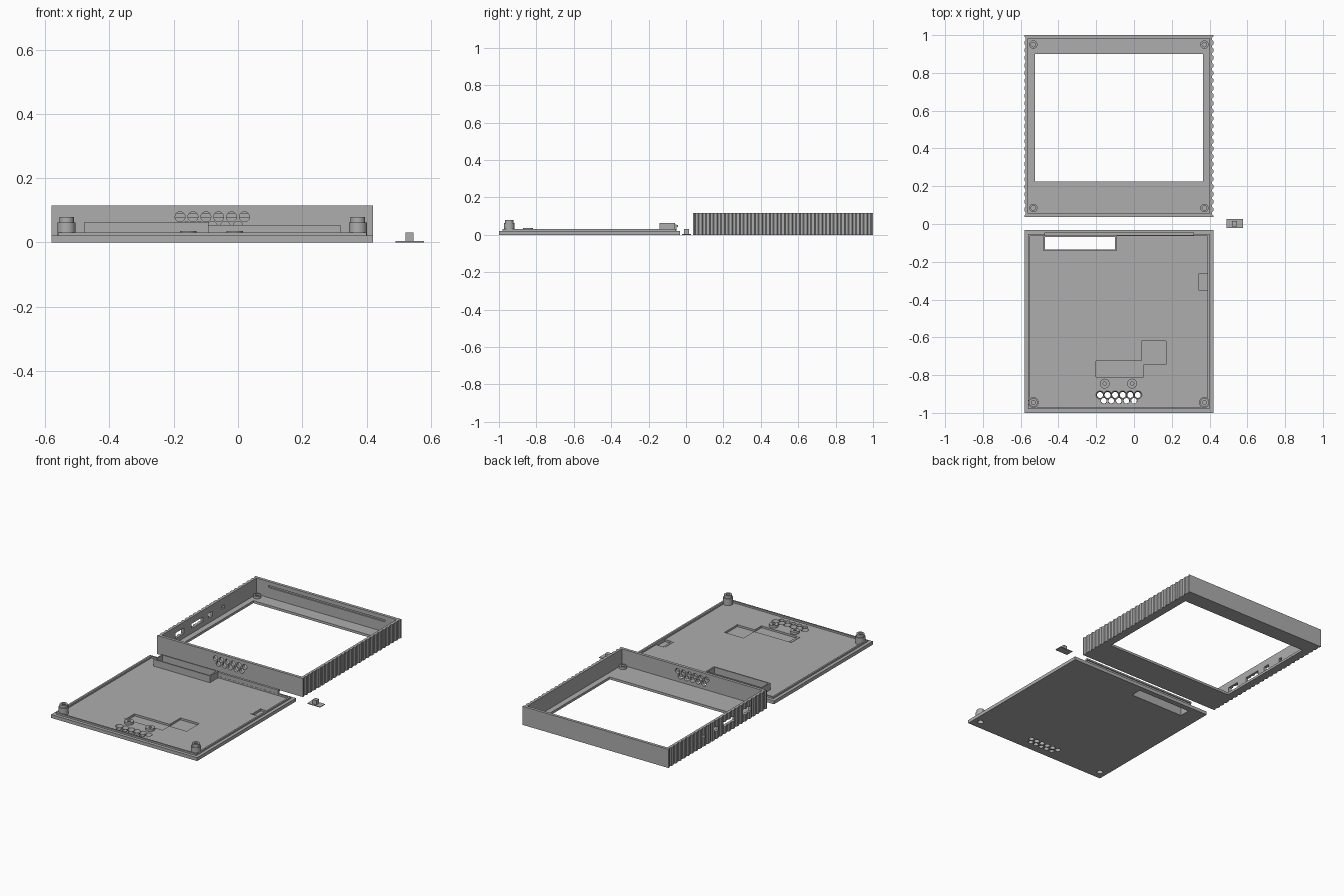
import bpy, bmesh, math
from mathutils import Matrix

if "Cube" in bpy.data.objects:
    bpy.data.objects.remove(bpy.data.objects["Cube"])

grey = bpy.data.materials.new("mid_grey")
grey.diffuse_color = (0.42, 0.42, 0.42, 1)
grey.use_nodes = True
grey.node_tree.nodes["Principled BSDF"].inputs["Base Color"].default_value = grey.diffuse_color


def finish(bm, name):
    bmesh.ops.recalc_face_normals(bm, faces=bm.faces)
    me = bpy.data.meshes.new(name)
    bm.to_mesh(me)
    bm.free()
    me.materials.append(grey)
    ob = bpy.data.objects.new(name, me)
    bpy.context.collection.objects.link(ob)
    return ob


def prism(name, pts, z0, z1):
    bm = bmesh.new()
    f = bm.faces.new([bm.verts.new((x, y, z0)) for x, y in pts])
    r = bmesh.ops.extrude_face_region(bm, geom=[f])
    for v in r["geom"]:
        if isinstance(v, bmesh.types.BMVert):
            v.co.z = z1
    return finish(bm, name)


def box(name, x0, x1, y0, y1, z0, z1):
    return prism(name, [(x0, y0), (x1, y0), (x1, y1), (x0, y1)], z0, z1)


def cyl(name, x, y, z0, z1, r0, r1=None, axis="Z", n=24):
    """Cylinder or cone from z0 to z1; with axis Y it is centred on (x, y, z0) with length z1."""
    bm = bmesh.new()
    depth = z1 if axis == "Y" else z1 - z0
    bmesh.ops.create_cone(bm, cap_ends=True, segments=n, radius1=r0,
                          radius2=r0 if r1 is None else r1, depth=depth)
    if axis == "Y":
        bm.transform(Matrix.Translation((x, y, z0)) @ Matrix.Rotation(math.pi / 2, 4, "X"))
    else:
        bm.transform(Matrix.Translation((x, y, (z0 + z1) / 2)))
    return finish(bm, name)


def boolean(ob, tool, op="DIFFERENCE"):
    m = ob.modifiers.new("cut", "BOOLEAN")
    m.object, m.operation, m.solver = tool, op, "EXACT"
    bpy.context.view_layer.objects.active = ob
    bpy.ops.object.modifier_apply(modifier=m.name)
    bpy.data.objects.remove(tool)


def ring(name, x, y, z0, z1, r, hole):
    ob = cyl(name, x, y, z0, z1, r)
    boolean(ob, cyl("bore", x, y, z0 + 0.004, z1 + 0.01, hole))
    return ob


def frame(name, x0, x1, y0, y1, w, z0, z1):
    ob = box(name, x0, x1, y0, y1, z0, z1)
    boolean(ob, box("inner", x0 + w, x1 - w, y0 + w, y1 - w, z0 - 0.1, z1 + 0.1))
    return ob


X0, X1 = -0.58, 0.42
BOLTS_X = (-0.533, 0.373)
VENTS = [(-0.18 + 0.04 * i, 0) for i in range(6)] + [(-0.16 + 0.04 * i, 1) for i in range(5)]

# Case front: outline with grip notches down both sides
Y0, Y1, N = 0.037, 1.0, 24
pitch = (Y1 - Y0) / N
right = [(X1, Y0)]
for i in range(N):
    c = Y0 + pitch * (i + 0.5)
    right += [(X1, c - 0.012), (X1 - 0.006, c - 0.006), (X1 - 0.006, c + 0.006), (X1, c + 0.012)]
right.append((X1, Y1))
left = [(X0 + X1 - x, y) for x, y in reversed(right)]
case = prism("case_front", right + left, 0, 0.115)
boolean(case, box("cavity", X0 + 0.02, X1 - 0.02, Y0 + 0.018, Y1 - 0.018, 0.015, 0.2))
boolean(case, box("window", -0.525, 0.365, 0.225, 0.9, -0.1, 0.1))
boolean(case, box("snap_groove", -0.48, 0.32, 0.97, 0.99, 0.078, 0.09))
for x, row in VENTS:
    boolean(case, cyl("vent", x, Y0, 0.08 - 0.03 * row, 0.1, 0.0155, axis="Y"))
# connector openings in the left wall: centre y, half width, half height
for y, w, h in ((0.23, 0.04, 0.017), (0.40, 0.055, 0.014), (0.53, 0.02, 0.014), (0.655, 0.012, 0.01)):
    boolean(case, box("port", X0 - 0.05, X0 + 0.04, y - w, y + w, 0.06 - h, 0.06 + h))
for x in BOLTS_X:
    for y in (0.085, 0.95):
        ring("case_boss", x, y, 0.01, 0.03, 0.022, 0.012)

# Back cover plate with pockets, slot and vents
lid = box("back_cover", X0, X1, -1.0, -0.033, 0, 0.021)
for p in ((-0.47, -0.10, -0.135, -0.068, -0.1), (0.04, 0.17, -0.745, -0.62, 0.009),
          (-0.21, 0.05, -0.81, -0.725, 0.009), (0.335, 0.39, -0.35, -0.265, 0.009)):
    boolean(lid, box("pocket", *p, 0.1))
for x, row in VENTS:
    boolean(lid, cyl("vent", x, -0.905 - 0.031 * row, -0.004, 0.026, 0.0145, 0.023 if row == 0 else 0.016))
for x in BOLTS_X:
    boolean(lid, cyl("screw_hole", x, -0.945, -0.1, 0.1, 0.018))

# Raised parts on the cover
frame("cover_lip", X0 + 0.02, X1 - 0.02, -0.98, -0.053, 0.01, 0.015, 0.031)
frame("slot_wall", -0.478, -0.092, -0.143, -0.06, 0.008, 0.015, 0.063)
box("snap_tab", -0.475, 0.318, -0.062, -0.05, 0.015, 0.054)
box("snap_ridge", -0.475, 0.318, -0.052, -0.044, 0.042, 0.052)
box("pocket_step_left", -0.215, -0.2, -0.81, -0.725, 0.005, 0.023)
box("side_pocket_step", 0.33, 0.342, -0.35, -0.265, 0.005, 0.023)
for x in (-0.155, -0.01):
    ring("mount_boss", x, -0.845, 0.015, 0.036, 0.026, 0.009)
for x in BOLTS_X:
    post = cyl("screw_post", x, -0.945, 0.015, 0.062, 0.028)
    boolean(post, cyl("post_tip", x, -0.945, 0.05, 0.079, 0.0225), "UNION")
    boolean(post, cyl("screw_bore", x, -0.945, -0.1, 0.05, 0.018))
    boolean(post, cyl("tip_bore", x, -0.945, 0.06, 0.1, 0.011))

# Loose push button
box("button_base", 0.49, 0.578, -0.022, 0.026, 0, 0.004)
box("button_stem", 0.52, 0.546, -0.012, 0.015, 0.003, 0.031)

# Smooth the round parts, keep hard edges
for ob in bpy.context.collection.objects:
    ob.select_set(True)
bpy.ops.object.shade_smooth_by_angle(angle=math.radians(30))
